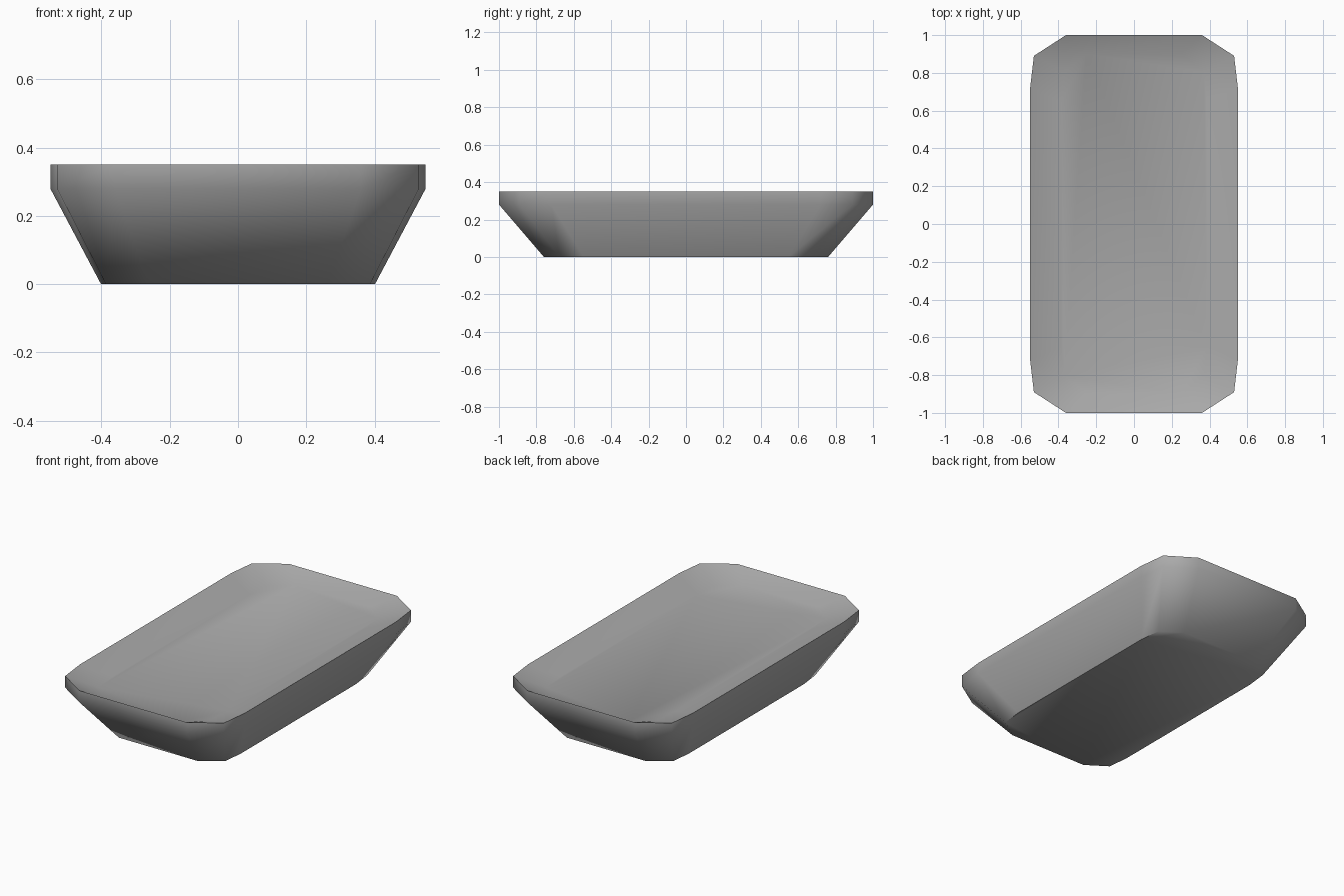
import bpy
import bmesh

cube = bpy.data.objects.get("Cube")
if cube:
    bpy.data.objects.remove(cube, do_unlink=True)

grey = bpy.data.materials.new("plain_grey")
grey.use_nodes = True
colour = (0.4, 0.4, 0.4, 1)
grey.diffuse_color = colour
grey.node_tree.nodes["Principled BSDF"].inputs["Base Color"].default_value = colour

# One quarter of the cut-cornered outline, mirrored to all four corners
QUARTER = [(0.55, 0.72), (0.53, 0.89), (0.36, 1.0)]


def outline():
    pts = []
    for sx, sy in ((1, 1), (-1, 1), (-1, -1), (1, -1)):
        corner = [(sx * x, sy * y) for x, y in QUARTER]
        pts += corner if sx * sy > 0 else corner[::-1]
    return pts


# Rings from the base up the outside, over the rim and into the shallow dish:
# scale in x, scale in y, height
RINGS = [(0.73, 0.76, 0), (1, 1, 0.28), (1, 1, 0.35), (0.7, 0.9, 0.29)]

bm = bmesh.new()
loops = [[bm.verts.new((x * kx, y * ky, z)) for x, y in outline()]
         for kx, ky, z in RINGS]
for low, high in zip(loops, loops[1:]):
    for i in range(len(low)):
        j = (i + 1) % len(low)
        bm.faces.new((low[i], low[j], high[j], high[i]))
bm.faces.new(loops[0][::-1])
bm.faces.new(loops[-1])
bmesh.ops.recalc_face_normals(bm, faces=bm.faces)

mesh = bpy.data.meshes.new("shallow_tray")
bm.to_mesh(mesh)
bm.free()
mesh.materials.append(grey)
tray = bpy.data.objects.new("shallow_tray", mesh)
bpy.context.collection.objects.link(tray)

# Smooth walls, crisp rim and base
bpy.context.view_layer.objects.active = tray
tray.select_set(True)
bpy.ops.object.shade_smooth_by_angle(angle=1.0)
